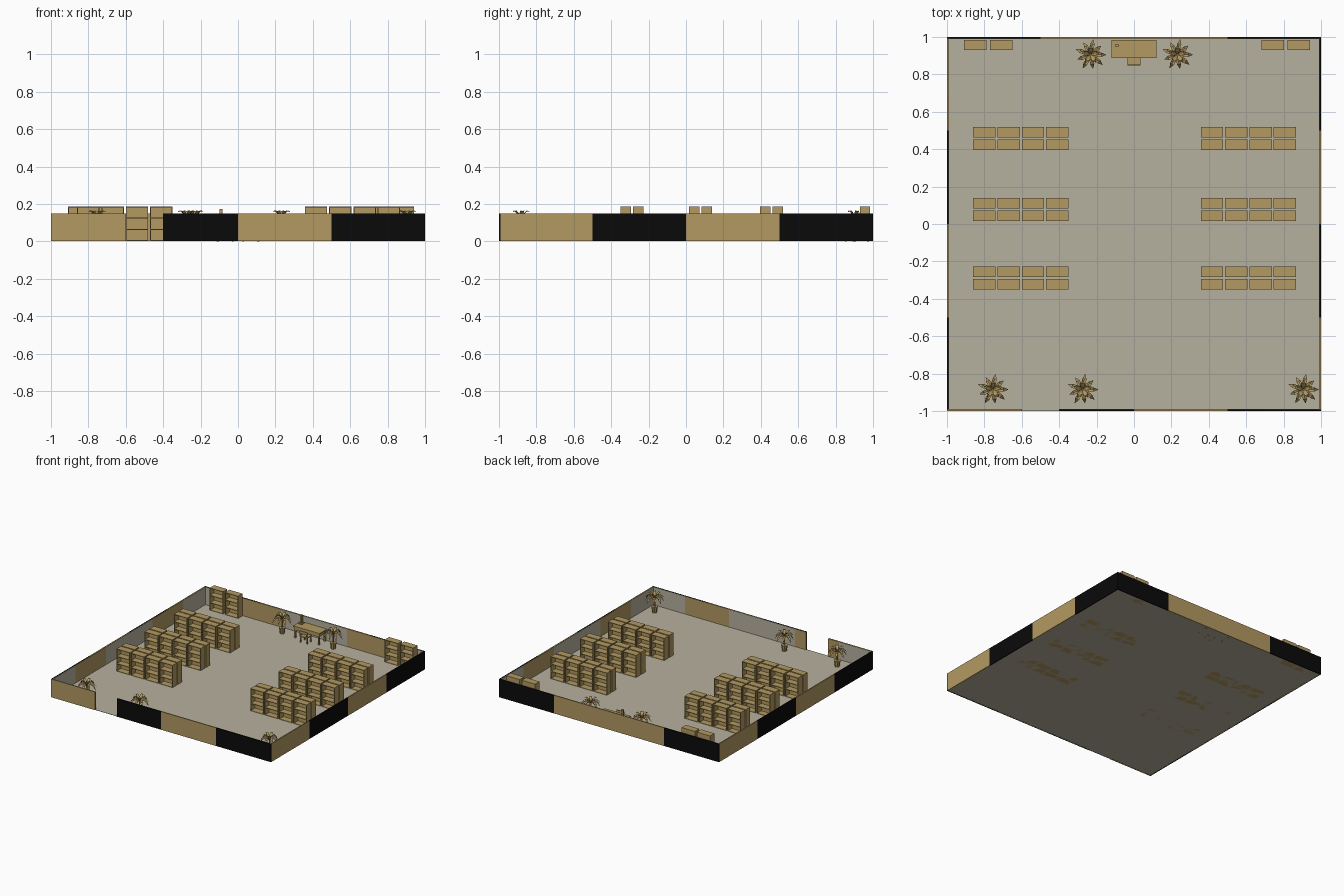
import bpy, bmesh, math
from mathutils import Vector, Matrix

if "Cube" in bpy.data.objects:
    bpy.data.objects.remove(bpy.data.objects["Cube"])


def material(name, col):
    m = bpy.data.materials.new(name)
    m.diffuse_color = (*col, 1)
    m.use_nodes = True
    m.node_tree.nodes["Principled BSDF"].inputs["Base Color"].default_value = m.diffuse_color
    return m


TAN = material("tan wood", (0.45, 0.32, 0.12))
STONE = material("grey stone", (0.47, 0.44, 0.345))
BLACK = material("black panel", (0.003, 0.003, 0.003))


def finish(bm, name, mat):
    me = bpy.data.meshes.new(name)
    bm.to_mesh(me)
    bm.free()
    me.materials.append(mat)
    ob = bpy.data.objects.new(name, me)
    bpy.context.collection.objects.link(ob)
    return ob


def add_box(bm, x0, x1, y0, y1, z0, z1):
    mtx = Matrix.Translation(((x0 + x1) / 2, (y0 + y1) / 2, (z0 + z1) / 2))
    mtx = mtx @ Matrix.Diagonal((x1 - x0, y1 - y0, z1 - z0, 1))
    bmesh.ops.create_cube(bm, size=1, matrix=mtx)


def boxes(name, mat, *dims):
    bm = bmesh.new()
    for d in dims:
        add_box(bm, *d)
    return finish(bm, name, mat)


def copy(ob, name, loc, rot=0):
    c = bpy.data.objects.new(name, ob.data)
    c.location = loc
    c.rotation_euler.z = rot
    bpy.context.collection.objects.link(c)
    return c


FLOOR = 0.004
boxes("floor", STONE, (-0.999, 0.999, -0.999, 0.999, 0.002, FLOOR))

# Walls: outer panels alternate tan and black, inner plates grey and tan
H = 0.15


def wall_piece(side, a, b, d0, d1, top, mat, label):
    """Piece from a to b along the wall, d0..d1 inward from the outside."""
    lo, hi = 1 - d1, 1 - d0
    dims = {"front": (a, b, -hi, -lo), "back": (a, b, lo, hi),
            "left": (-hi, -lo, a, b), "right": (lo, hi, a, b)}[side]
    boxes(f"{side}_{label}", mat, (*dims, 0.001, top))


outer = {
    "front": [(-1, -0.6, TAN), (-0.4, 0, BLACK), (0, 0.5, TAN), (0.5, 1, BLACK)],
    "back": [(-1, -0.5, BLACK), (-0.5, 0.5, TAN), (0.5, 1, BLACK)],
    "left": [(-1, -0.5, BLACK), (-0.5, 0, TAN), (0, 0.5, BLACK), (0.5, 1, TAN)],
    "right": [(-1, -0.5, TAN), (-0.5, 0, BLACK), (0, 0.5, TAN), (0.5, 1, BLACK)],
}
inner = [(-0.99, -0.7, STONE), (-0.7, -0.3, TAN), (-0.3, 0.3, STONE),
         (0.3, 0.7, TAN), (0.7, 0.99, STONE)]
for side, panels in outer.items():
    for a, b, m in panels:
        if side in ("left", "right"):          # butt against front and back
            a, b = max(a, -0.992), min(b, 0.992)
        wall_piece(side, a, b, 0, 0.008, H, m, "outer_panel")
    for a, b, m in inner:
        parts = [(a, b)]
        if side == "front":                    # leave the doorway open
            parts = [(a, min(b, -0.6)), (max(a, -0.4), b)]
        for p, q in parts:
            if q > p:
                wall_piece(side, p, q, 0.008, 0.011, H - 0.001, m, "inner_panel")

# Bookcase facing -y, origin at bottom centre
W, D, SH, T = 0.12, 0.056, 0.185, 0.005
w, d = W / 2, D / 2
case = boxes("bookcase", TAN,
             (-w, -w + T, -d, d, 0, SH), (w - T, w, -d, d, 0, SH),
             (-w + T, w - T, d - 0.004, d, 0, SH),
             *[(-w + T, w - T, -d, d - 0.004, z, z + T) for z in (0, 0.06, 0.12, SH - T)])

spots = [(x, 0.957, 0) for x in (-0.848, -0.71, 0.743, 0.882)]
for x0 in (-0.80, 0.417):
    for y in (-0.288, 0.077, 0.457):
        for i in range(4):
            spots += [(x0 + 0.13 * i, y - 0.033, 0), (x0 + 0.13 * i, y + 0.033, math.pi)]
case.location = (*spots[0][:2], FLOOR - 0.002)
for x, y, r in spots[1:]:
    copy(case, "bookcase", (x, y, FLOOR - 0.002), r)

# Desk with apron, legs, and a small lamp block on it
legs = [(x - 0.006, x + 0.006, y - 0.006, y + 0.006, 0, 0.095)
        for x in (-0.108, 0.108) for y in (0.897, 0.973)]
boxes("desk", TAN, (-0.12, 0.12, 0.887, 0.985, 0.094, 0.102),
      (-0.11, 0.11, 0.893, 0.978, 0.068, 0.094), *legs)
boxes("desk_lamp", TAN, (-0.108, -0.076, 0.938, 0.97, 0.102, 0.108),
      (-0.1, -0.084, 0.946, 0.962, 0.108, 0.174))

# Chair tucked under the desk, backrest to the front
clegs = [(x - 0.004, x + 0.004, y - 0.004, y + 0.004, 0, 0.055)
         for x in (-0.029, 0.029) for y in (0.855, 0.905)]
boxes("chair", TAN, (-0.034, 0.034, 0.85, 0.91, 0.05, 0.057),
      (-0.034, 0.034, 0.847, 0.854, 0.078, 0.1),
      (-0.033, -0.026, 0.848, 0.854, 0.057, 0.09),
      (0.026, 0.033, 0.848, 0.854, 0.057, 0.09), *clegs)

# Potted palm: tapered pot, stem and arched folded leaves
bm = bmesh.new()
for r1, r2, z0, z1 in ((0.018, 0.026, 0, 0.05), (0.006, 0.004, 0.05, 0.115)):
    bmesh.ops.create_cone(bm, cap_ends=True, segments=10, radius1=r1, radius2=r2,
                          depth=z1 - z0, matrix=Matrix.Translation((0, 0, (z0 + z1) / 2)))


def leaf(angle, length, rise, droop):
    rows = []
    for t, half in ((0, 0.003), (0.35, 0.011), (0.7, 0.011), (1, 0.001)):
        z = 0.108 + rise * math.sin(t * math.pi * 0.6) - droop * t * t
        rows.append([bm.verts.new(Matrix.Rotation(angle, 3, 'Z') @
                                  Vector((length * t, s * half, z + abs(s) * half * 0.4)))
                     for s in (-1, 0, 1)])
    for p, q in zip(rows, rows[1:]):
        for k in (0, 1):
            bm.faces.new((p[k], q[k], q[k + 1], p[k + 1]))


for i in range(9):
    leaf(i * math.tau / 9, 0.083 - 0.009 * (i % 2), 0.05, 0.06)
for i in range(5):
    leaf(0.3 + i * math.tau / 5, 0.05, 0.055, 0.008)
plant = finish(bm, "potted_plant", TAN)
plant.location = (-0.232, 0.905, FLOOR)
for x, y in ((0.232, 0.905), (-0.755, -0.885), (-0.275, -0.885), (0.905, -0.885)):
    copy(plant, "potted_plant", (x, y, FLOOR))
